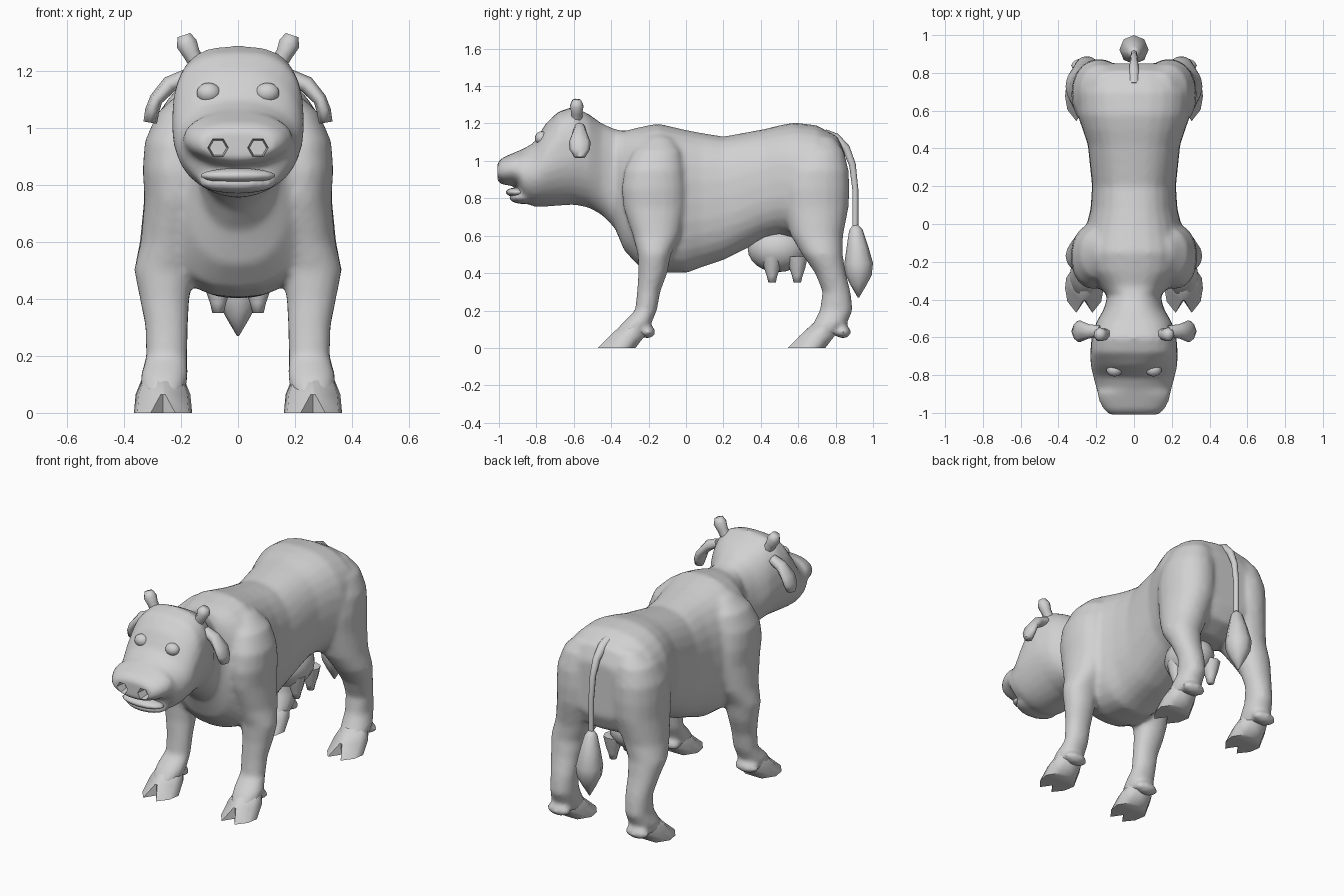
import bpy, bmesh, math
from mathutils import Vector, Matrix

cube = bpy.data.objects.get("Cube")
if cube:
    bpy.data.objects.remove(cube, do_unlink=True)

GREY = (0.64, 0.64, 0.64, 1.0)
grey = bpy.data.materials.new("plain_grey")
grey.use_nodes = True
grey.diffuse_color = GREY
shader = next(n for n in grey.node_tree.nodes if n.type == 'BSDF_PRINCIPLED')
shader.inputs["Base Color"].default_value = GREY


def finish(mesh, angle):
    mesh.materials.clear()
    mesh.materials.append(grey)
    mesh.shade_smooth()
    mesh.set_sharp_from_angle(angle=math.radians(angle))


def make(name, bm, angle=60):
    bmesh.ops.recalc_face_normals(bm, faces=bm.faces[:])
    mesh = bpy.data.meshes.new(name)
    bm.to_mesh(mesh)
    bm.free()
    finish(mesh, angle)
    obj = bpy.data.objects.new(name, mesh)
    bpy.context.collection.objects.link(obj)
    return obj


def skin(bm, loops):
    """Bridge point loops of equal length and cap both ends."""
    rows = [[bm.verts.new(p) for p in loop] for loop in loops]
    n = len(rows[0])
    for low, high in zip(rows, rows[1:]):
        for i in range(n):
            j = (i + 1) % n
            bm.faces.new((low[i], low[j], high[j], high[i]))
    bm.faces.new(rows[0])
    bm.faces.new(rows[-1])


def oval(centre, a, b, n=20, upper=2.0, lower=2.0):
    """Superellipse whose halves along +b and -b may differ in squareness."""
    points = []
    for i in range(n):
        t = math.tau * i / n
        c, s = math.cos(t), math.sin(t)
        power = upper if s > 0 else lower
        u = math.copysign(abs(c) ** (2 / power), c)
        v = math.copysign(abs(s) ** (2 / power), s)
        points.append(Vector(centre) + Vector(a) * u + Vector(b) * v)
    return points


def tube(name, path, wide, n=8, angle=80):
    """Tapered tube through (point, half width, half thickness)."""
    bm = bmesh.new()
    pts = [Vector(p) for p, _, _ in path]
    wide = Vector(wide)
    loops = []
    for i, (_, w, t) in enumerate(path):
        along = pts[min(i + 1, len(pts) - 1)] - pts[max(i - 1, 0)]
        loops.append(oval(pts[i], wide * w, along.cross(wide).normalized() * t, n))
    skin(bm, loops)
    return make(name, bm, angle)


def add_ball(bm, centre, radii, u=14, v=9):
    bmesh.ops.create_uvsphere(bm, u_segments=u, v_segments=v, radius=1,
                              matrix=Matrix.LocRotScale(centre, None, radii))


def ball(name, centre, radii, u=14, v=9):
    bm = bmesh.new()
    add_ball(bm, centre, radii, u, v)
    return make(name, bm, 80)


# Trunk, neck and head: y, bottom, top, half width
TRUNK = [
    (.85, .72, 1.04, .21), (.81, .63, 1.13, .27), (.7, .58, 1.19, .31),
    (.58, .58, 1.205, .3), (.5, .6, 1.19, .272), (.42, .58, 1.17, .245),
    (.2, .47, 1.13, .222), (.08, .43, 1.15, .23), (0, .4, 1.165, .25),
    (-.15, .405, 1.2, .29), (-.25, .435, 1.18, .268),
    (-.33, .52, 1.16, .19), (-.38, .64, 1.17, .14), (-.45, .71, 1.2, .16),
    (-.52, .75, 1.25, .2), (-.6, .765, 1.29, .225), (-.68, .76, 1.265, .232),
    (-.75, .755, 1.2, .23), (-.81, .755, 1.1, .216), (-.87, .775, 1.065, .2),
    (-.9, .86, 1.052, .194), (-.94, .868, 1.035, .184),
    (-.98, .872, 1.018, .163), (-1.008, .888, .992, .135),
]
# Legs: z, front, back, inner, outer
FRONT_LEG = [
    (1.13, -.21, -.08, .1, .2), (1.05, -.285, -.025, .1, .285), (.95, -.33, -.01, .1, .328),
    (.85, -.345, 0, .1, .335), (.75, -.335, 0, .1, .328), (.6, -.285, -.03, .13, .342),
    (.5, -.258, -.08, .155, .365), (.4, -.255, -.1, .17, .345), (.3, -.262, -.137, .175, .325),
    (.2, -.272, -.155, .178, .322), (.13, -.345, -.185, .175, .342), (.07, -.39, -.215, .185, .34),
]
HIND_LEG = [
    (1.13, .63, .79, .08, .2), (1.05, .57, .845, .05, .285), (.95, .52, .87, .04, .325),
    (.85, .5, .875, .04, .332), (.75, .51, .87, .05, .33), (.6, .56, .84, .1, .345),
    (.5, .62, .838, .15, .365), (.4, .69, .855, .17, .345), (.3, .73, .88, .175, .325),
    (.2, .715, .892, .178, .322), (.13, .68, .86, .175, .342), (.07, .635, .815, .185, .34),
]


def trunk_loop(y, low, high, width):
    crown = 2.8 if -.7 < y < -.5 else 2.1 if -.9 < y < -.7 else 2.4
    belly = 1.9 if y < -.4 else 2.5
    return oval((0, y, (low + high) / 2), (width, 0, 0), (0, 0, (high - low) / 2),
                28, crown, belly)


bm = bmesh.new()
skin(bm, [trunk_loop(*row) for row in TRUNK])
for leg, heel in ((FRONT_LEG, -.206), (HIND_LEG, .84)):
    for side in (1, -1):
        skin(bm, [oval((side * (x0 + x1) / 2, (y0 + y1) / 2, z),
                       ((x1 - x0) / 2, 0, 0), (0, (y1 - y0) / 2, 0), 20, 2.1, 2.1)
                  for z, y0, y1, x0, x1 in leg])
        # Heel ridge
        add_ball(bm, (side * .262, heel, .085), (.078, .044, .034))
# Lower jaw
add_ball(bm, (0, -.87, .805), (.138, .08, .036))
body = make("body", bm)

# Six-sided nostril cutters
bm = bmesh.new()
for side in (1, -1):
    bmesh.ops.create_cone(bm, cap_ends=True, segments=6, radius1=.03, radius2=.04,
                          depth=.1, matrix=Matrix.Translation((side * .07, -.995, .93))
                          @ Matrix.Rotation(math.pi / 2, 4, 'X')
                          @ Matrix.Rotation(math.pi / 6, 4, 'Z'))
cutter = make("nostril_cutter", bm)
cutter.hide_render = True

# Blend trunk and legs into one skin, then cut the nostrils
blend = body.modifiers.new("blend", 'REMESH')
blend.mode = 'VOXEL'
blend.voxel_size = .014
soften = body.modifiers.new("soften", 'SMOOTH')
soften.factor = .5
soften.iterations = 8
cut = body.modifiers.new("nostrils", 'BOOLEAN')
cut.operation = 'DIFFERENCE'
cut.solver = 'EXACT'
cut.object = cutter
bpy.context.view_layer.update()
baked = bpy.data.meshes.new_from_object(
    body.evaluated_get(bpy.context.evaluated_depsgraph_get()))
body.modifiers.clear()
body.data = baked
finish(baked, 50)
bpy.data.objects.remove(cutter, do_unlink=True)


# Cloven hooves: outline across and forward, with a cleft that closes upward
def hoof_loop(x, back, length, half, z, gap, notch):
    right = [(.55, 0), (1, .35), (.88, .7), (gap, 1)]
    outline = right + [(0, notch)] + [(-u, v) for u, v in reversed(right)]
    return [(x + u * half, back - v * length, z) for u, v in outline]


for label, shift in (("front", 0), ("hind", 1.015)):
    for word, side in (("left", 1), ("right", -1)):
        x = side * .263
        bm = bmesh.new()
        skin(bm, [hoof_loop(x, shift - .27, .2, .102, 0, .42, .68),
                  hoof_loop(x, shift - .22, .187, .096, .065, .08, .98),
                  hoof_loop(x, shift - .205, .13, .07, .13, .3, 1.02)])
        make(f"{label}_{word}_hoof", bm, 60)

# Head details
ball("lower_lip", (0, -.905, .832), (.135, .058, .026))
for word, side in (("left", 1), ("right", -1)):
    ball(f"{word}_eye", (side * .103, -.772, 1.122), (.043, .036, .036))
    tube(f"{word}_horn", [((side * x, -.585, z), r, r) for x, z, r in
                          ((.14, 1.22, .03), (.163, 1.26, .031), (.18, 1.295, .038),
                           (.19, 1.325, .024))], (0, 1, 0), 7)
    tube(f"{word}_ear", [((side * x, -.568, z), w, t) for x, z, w, t in
                         ((.18, 1.178, .03, .028), (.24, 1.152, .038, .03),
                          (.287, 1.1, .058, .024), (.301, 1.06, .054, .025),
                          (.308, 1.018, .028, .024))], (0, 1, 0))

# Udder and teats
ball("udder", (0, .49, .53), (.13, .16, .125), 18, 12)
for y in (.46, .595):
    for side in (1, -1):
        tube("teat", [((side * .07, y, z), r, r) for z, r in
                      ((.49, .056), (.425, .042), (.385, .028), (.35, .02))], (1, 0, 0))

# Tail and tassel
tube("tail", [((0, y, z), r, r) for y, z, r in
              ((.74, 1.14, .03), (.8, 1.12, .028), (.855, 1.068, .022),
               (.89, .98, .018), (.905, .85, .016), (.905, .63, .016))], (1, 0, 0))
tube("tail_tassel", [((0, y, z), r, r) for y, z, r in
                     ((.905, .655, .016), (.908, .63, .036), (.916, .54, .058),
                      (.923, .45, .077), (.923, .39, .07), (.922, .34, .045),
                      (.922, .27, .004))], (1, 0, 0))
